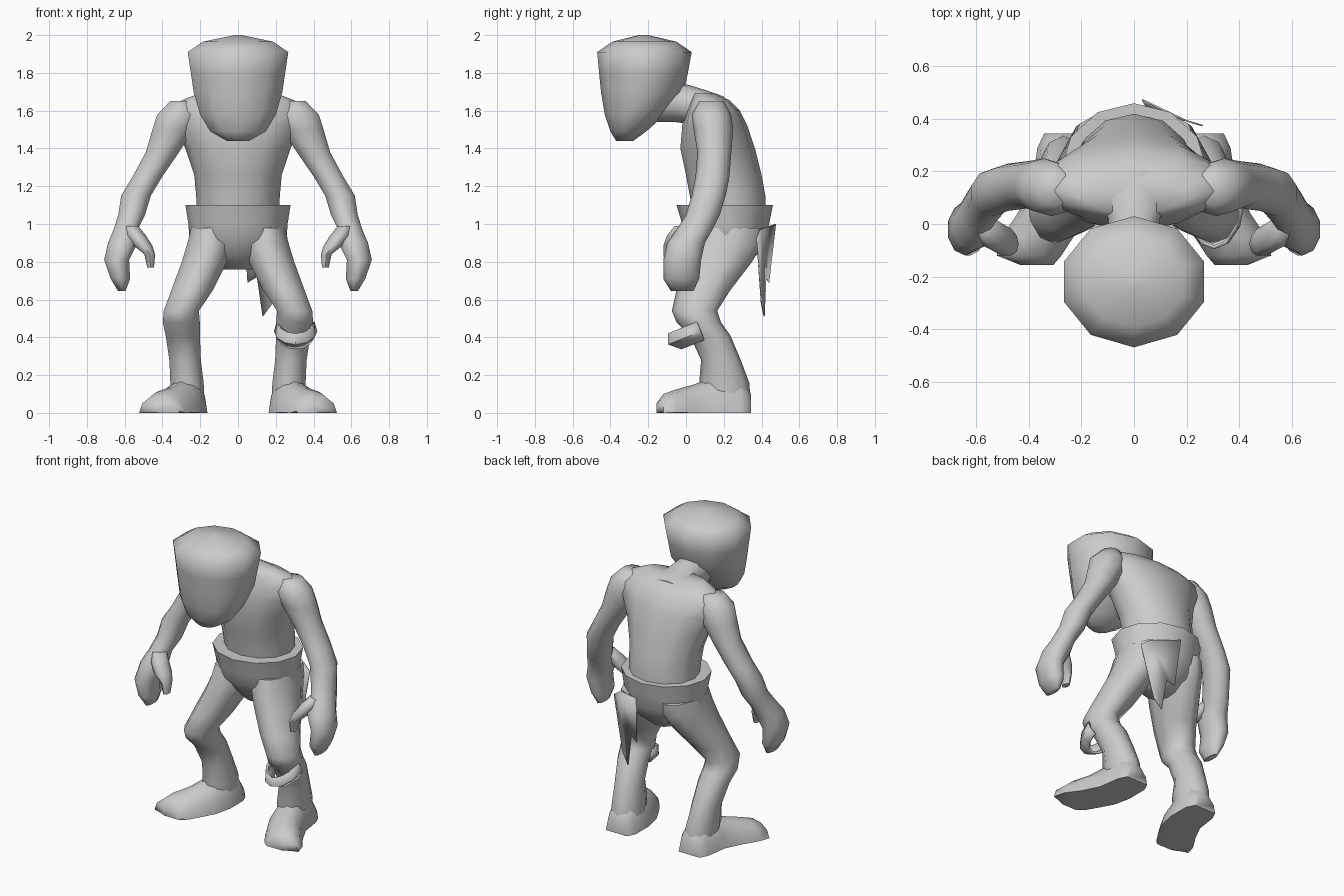
import bpy, bmesh, math
from mathutils import Vector, Matrix

cube = bpy.data.objects.get("Cube")
if cube:
    bpy.data.objects.remove(cube, do_unlink=True)

GREY = (0.6, 0.6, 0.6, 1)
clay = bpy.data.materials.new("plain_grey")
clay.use_nodes = True
clay.diffuse_color = GREY
clay.node_tree.nodes["Principled BSDF"].inputs["Base Color"].default_value = GREY


def finish(name, bm, mirror=False, angle=65, thickness=0):
    bmesh.ops.recalc_face_normals(bm, faces=bm.faces)
    mesh = bpy.data.meshes.new(name)
    bm.to_mesh(mesh)
    bm.free()
    mesh.materials.append(clay)
    obj = bpy.data.objects.new(name, mesh)
    bpy.context.collection.objects.link(obj)
    if mirror:
        obj.modifiers.new("Mirror", 'MIRROR').use_mirror_merge = False
    if thickness:
        obj.modifiers.new("Solidify", 'SOLIDIFY').thickness = thickness
    bpy.ops.object.select_all(action='DESELECT')
    obj.select_set(True)
    bpy.context.view_layer.objects.active = obj
    bpy.ops.object.shade_smooth_by_angle(angle=math.radians(angle))
    return obj


def loft(name, rows, axis='z', sides=10, mirror=False, floor=None):
    """Rows are (level, low, high, low, high): an oval ring in its bounding box."""
    bm = bmesh.new()
    rings = []
    for level, a0, a1, b0, b1 in rows:
        ring = []
        for i in range(sides):
            t = 2 * math.pi * i / sides + math.pi / 2
            a = (a0 + a1) / 2 + (a1 - a0) / 2 * math.cos(t) * 1.03
            b = (b0 + b1) / 2 + (b1 - b0) / 2 * math.sin(t)
            co = Vector((a, b, level) if axis == 'z' else (a, level, b))
            if floor is not None:
                co.z = max(co.z, floor)
            ring.append(bm.verts.new(co))
        rings.append(ring)
    for r, s in zip(rings, rings[1:]):
        for i in range(sides):
            j = (i + 1) % sides
            bm.faces.new((r[i], r[j], s[j], s[i]))
    bm.faces.new(rings[0])
    bm.faces.new(rings[-1])
    return finish(name, bm, mirror)


# Head, hanging forward, with a long chin and flat crown
loft("head", [
    (1.44, -.06, .06, -.37, -.28), (1.49, -.15, .15, -.40, -.21),
    (1.58, -.205, .205, -.43, -.11), (1.7, -.24, .24, -.45, -.01),
    (1.8, -.255, .255, -.46, .01), (1.91, -.272, .272, -.47, .03),
    (1.965, -.19, .19, -.39, -.05), (2.0, -.02, .02, -.25, -.20)])

loft("neck", [
    (.2, -.22, .22, 1.5, 1.675), (.1, -.14, .14, 1.5, 1.71),
    (.02, -.1, .1, 1.53, 1.735), (-.06, -.1, .1, 1.54, 1.75),
    (-.15, -.11, .11, 1.54, 1.76)], axis='y')

loft("torso", [
    (1.03, -.21, .21, .04, .42), (1.15, -.215, .215, .02, .42),
    (1.26, -.225, .225, 0, .40), (1.4, -.27, .27, -.03, .365),
    (1.52, -.33, .33, -.02, .325), (1.6, -.35, .35, 0, .285),
    (1.655, -.29, .29, .02, .23), (1.69, -.2, .2, .04, .16)], sides=12)

# Trousers with a loose flared waistband
loft("trouser_waist", [
    (1.1, -.27, .27, -.05, .46), (1.0, -.255, .255, -.02, .44),
    (.92, -.25, .25, .0, .42), (.84, -.2, .2, .06, .38),
    (.76, -.08, .08, .13, .3)], sides=12)

loft("legs", [
    (.98, .03, .25, .02, .42), (.9, .02, .27, 0, .41),
    (.8, .055, .3, -.02, .35), (.65, .13, .355, -.05, .235),
    (.54, .205, .395, -.075, .165), (.48, .2, .4, -.05, .185),
    (.41, .2, .385, .02, .235), (.28, .195, .365, .08, .29),
    (.16, .18, .36, .07, .335), (.03, .175, .35, .1, .345)], mirror=True)

# Feet splay outward and have flat soles
loft("feet", [
    (.345, .19, .34, -.1, .1), (.29, .165, .365, -.2, .19),
    (.15, .165, .385, -.2, .19), (.04, .19, .44, -.15, .15),
    (-.05, .235, .5, -.12, .125), (-.12, .28, .52, -.1, .1),
    (-.157, .31, .43, -.03, .05)], axis='y', sides=12, mirror=True, floor=0)

loft("arms", [
    (1.65, .24, .36, .07, .2), (1.58, .2, .43, .03, .24),
    (1.5, .23, .455, .04, .25), (1.38, .31, .49, .06, .24),
    (1.25, .4, .56, .05, .23), (1.15, .46, .62, .03, .21),
    (1.05, .49, .635, 0, .18), (.97, .53, .66, -.05, .14),
    (.9, .53, .69, -.1, .1), (.81, .575, .71, -.12, .08),
    (.71, .57, .675, -.12, .07), (.645, .595, .635, -.08, .04)], mirror=True)

loft("thumbs", [
    (.99, .53, .6, -.06, .04), (.94, .49, .59, -.1, .02),
    (.885, .455, .55, -.12, .0), (.84, .44, .495, -.12, -.03),
    (.77, .445, .48, -.11, -.05)], sides=8, mirror=True)

# Half-round guard tilted across the left knee
bm = bmesh.new()
tilt = Matrix.Translation((.305, .07, .45)) @ Matrix.Rotation(math.radians(22), 4, 'X')
rows = []
for z, wide, deep in ((.035, .1, .165), (-.02, .115, .185), (-.07, .085, .13)):
    row = []
    for i in range(7):
        t = math.pi * i / 6
        row.append(bm.verts.new(tilt @ Vector((wide * math.cos(t), -deep * math.sin(t), z))))
    rows.append(row)
for r, s in zip(rows, rows[1:]):
    for i in range(6):
        bm.faces.new((r[i], r[i + 1], s[i + 1], s[i]))
finish("knee_guard", bm, angle=35, thickness=.015)

# Torn strip of cloth behind the left hip
bm = bmesh.new()
outline = [(.03, 1.0), (.05, .69), (.1, .72), (.13, .51), (.18, .58), (.22, .75), (.26, .93), (.2, .97)]
bm.faces.new([bm.verts.new((x, .45 - .3 * x + (.03 if z > .9 and x < .1 else 0), z)) for x, z in outline])
finish("torn_cloth", bm, thickness=.006)
